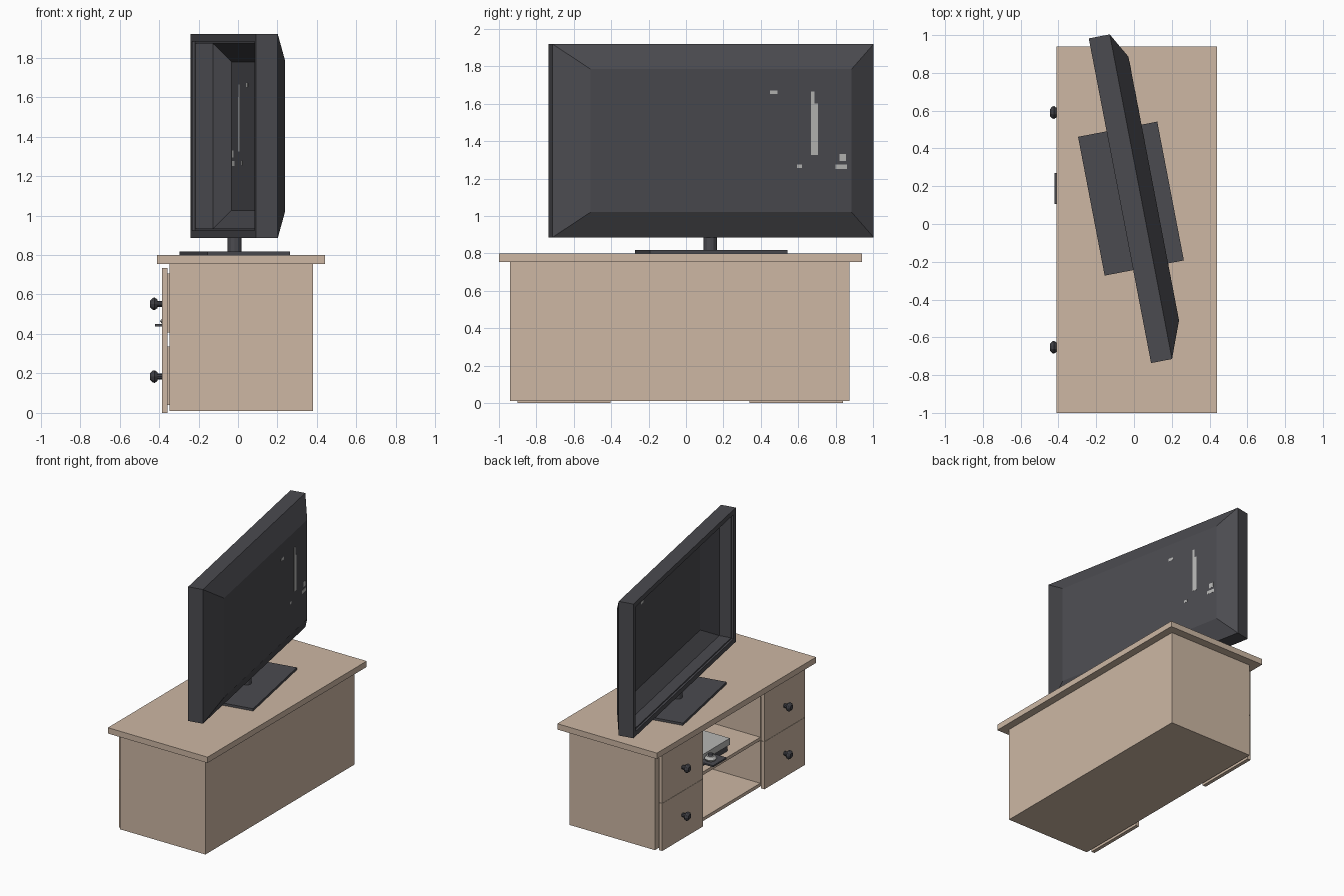
import bpy, bmesh, math
from mathutils import Matrix

if "Cube" in bpy.data.objects:
    bpy.data.objects.remove(bpy.data.objects["Cube"])


def mat(name, rgb):
    m = bpy.data.materials.new(name)
    m.diffuse_color = (*rgb, 1)
    m.use_nodes = True
    m.node_tree.nodes["Principled BSDF"].inputs["Base Color"].default_value = m.diffuse_color
    return m


WOOD = mat("pale wood", (0.61, 0.475, 0.37))
DARK = mat("charcoal plastic", (0.07, 0.07, 0.08))
KNOB = mat("dark metal", (0.05, 0.05, 0.058))
GREY = mat("light grey", (0.47, 0.47, 0.46))

# The television and its stand are turned on the cabinet
TURN = Matrix.Rotation(math.radians(10.86), 4, 'Z')


def finish(name, bm, material, matrix=None):
    bmesh.ops.recalc_face_normals(bm, faces=bm.faces)
    if matrix is not None:
        bm.transform(matrix)
    me = bpy.data.meshes.new(name)
    bm.to_mesh(me)
    bm.free()
    me.materials.append(material)
    ob = bpy.data.objects.new(name, me)
    bpy.context.collection.objects.link(ob)
    return ob


def box(name, x, y, z, material=WOOD, matrix=None):
    bm = bmesh.new()
    bmesh.ops.create_cube(bm, size=1)
    for v in bm.verts:
        for i, (a, b) in enumerate((x, y, z)):
            v.co[i] = a if v.co[i] < 0 else b
    return finish(name, bm, material, matrix)


def loft(name, rings, material, matrix=None):
    """Skin a list of equal-length point rings and cap both ends."""
    bm = bmesh.new()
    loops = [[bm.verts.new(p) for p in r] for r in rings]
    n = len(loops[0])
    for a, b in zip(loops, loops[1:]):
        for i in range(n):
            j = (i + 1) % n
            bm.faces.new((a[i], a[j], b[j], b[i]))
    bm.faces.new(loops[0])
    bm.faces.new(loops[-1])
    return finish(name, bm, material, matrix)


def turned(name, profile, centre, material, axis='X', sides=10):
    """Revolve (position, radius) pairs about an axis through centre."""
    rings = []
    for d, r in profile:
        ring = []
        for k in range(sides):
            t = math.tau * k / sides
            p, q = r * math.cos(t), r * math.sin(t)
            o = (d, p, q) if axis == 'X' else (p, q, d)
            ring.append([c + e for c, e in zip(centre, o)])
        rings.append(ring)
    return loft(name, rings, material)


# Cabinet carcass
box("cabinet_top", (-0.41, 0.44), (-1.0, 0.94), (0.755, 0.80))
box("right_pedestal", (-0.347, 0.38), (-0.94, -0.41), (0.01, 0.755))
box("left_pedestal", (-0.347, 0.38), (0.345, 0.875), (0.01, 0.755))
box("cabinet_floor", (-0.347, 0.38), (-0.41, 0.345), (0.01, 0.035))
box("cabinet_back", (0.36, 0.38), (-0.41, 0.345), (0.035, 0.755))
box("shelf", (-0.347, 0.36), (-0.41, 0.345), (0.365, 0.39))

# Drawers with turned knobs
knob_profile = [(0.0, 0.016), (-0.022, 0.016), (-0.024, 0.024),
                (-0.038, 0.034), (-0.048, 0.031), (-0.06, 0.018)]
for side, y0, y1 in (("right", -0.90, -0.405), ("left", 0.34, 0.84)):
    for level, z0, z1 in (("lower", 0.0, 0.366), ("upper", 0.368, 0.735)):
        n = f"{side}_{level}_drawer"
        box(n + "_front", (-0.385, -0.357), (y0, y1), (z0, z1))
        box(n + "_box", (-0.357, -0.345), (y0 + 0.03, y1 - 0.03), (z0 + 0.04, z1 - 0.03))
        turned(n + "_knob", knob_profile, (-0.385, (y0 + y1) / 2, (z0 + z1) / 2 + 0.001), KNOB)

# Television shell: back, outer wall, rim, then the hollow inside


def rect(n, u0, u1, z0, z1):
    return [(n, u0, z0), (n, u1, z0), (n, u1, z1), (n, u0, z1)]


U0, U1, Z0, Z1 = -0.74, 1.01, 0.885, 1.92
W = 0.038
loft("television_shell", [
    rect(0.138, -0.546, 0.875, 1.02, 1.785),
    rect(0.063, U0, U1, Z0, Z1),
    rect(-0.05, U0, U1, Z0, Z1),
    rect(-0.05, U0 + W, U1 - W, Z0 + W, Z1 - W),
    rect(-0.035, U0 + W, U1 - W, Z0 + W, Z1 - W),
    rect(-0.035, U0 + W + 0.01, U1 - W - 0.01, Z0 + W + 0.01, Z1 - W - 0.01),
    rect(0.055, U0 + W + 0.01, U1 - W - 0.01, Z0 + W + 0.01, Z1 - W - 0.01),
    rect(0.133, -0.54, 0.869, 1.026, 1.779),
], DARK, TURN)

# Pale patches in the back panel
for i, (u0, u1, z0, z1) in enumerate([
        (0.653, 0.692, 1.325, 1.60), (0.653, 0.672, 1.60, 1.665), (0.43, 0.472, 1.652, 1.672),
        (0.577, 0.605, 1.257, 1.275), (0.808, 0.845, 1.293, 1.33), (0.787, 0.85, 1.25, 1.275)]):
    box(f"back_patch_{i + 1}", (0.132, 0.139), (u0, u1), (z0, z1), GREY, TURN)

# Stand
box("stand_base", (-0.204, 0.223), (-0.239, 0.509), (0.80, 0.818), DARK, TURN)
turned("stand_neck", [(0.815, 0.036), (0.89, 0.036)], (-0.018, 0.13, 0), DARK, 'Z', 12)

# Media boxes, tray and small controller on the shelf
box("lower_media_box", (-0.29, 0.0), (-0.09, 0.25), (0.39, 0.435), DARK)
box("upper_media_box", (-0.305, 0.0), (-0.10, 0.24), (0.44, 0.49), GREY)
box("tray", (-0.42, -0.30), (0.105, 0.27), (0.438, 0.45), DARK)
turned("controller_body", [(0.45, 0.035), (0.465, 0.045), (0.485, 0.03)], (-0.35, 0.20, 0), GREY, 'Z', 12)
turned("controller_cap", [(0.485, 0.02), (0.50, 0.016)], (-0.35, 0.20, 0), DARK, 'Z', 12)
